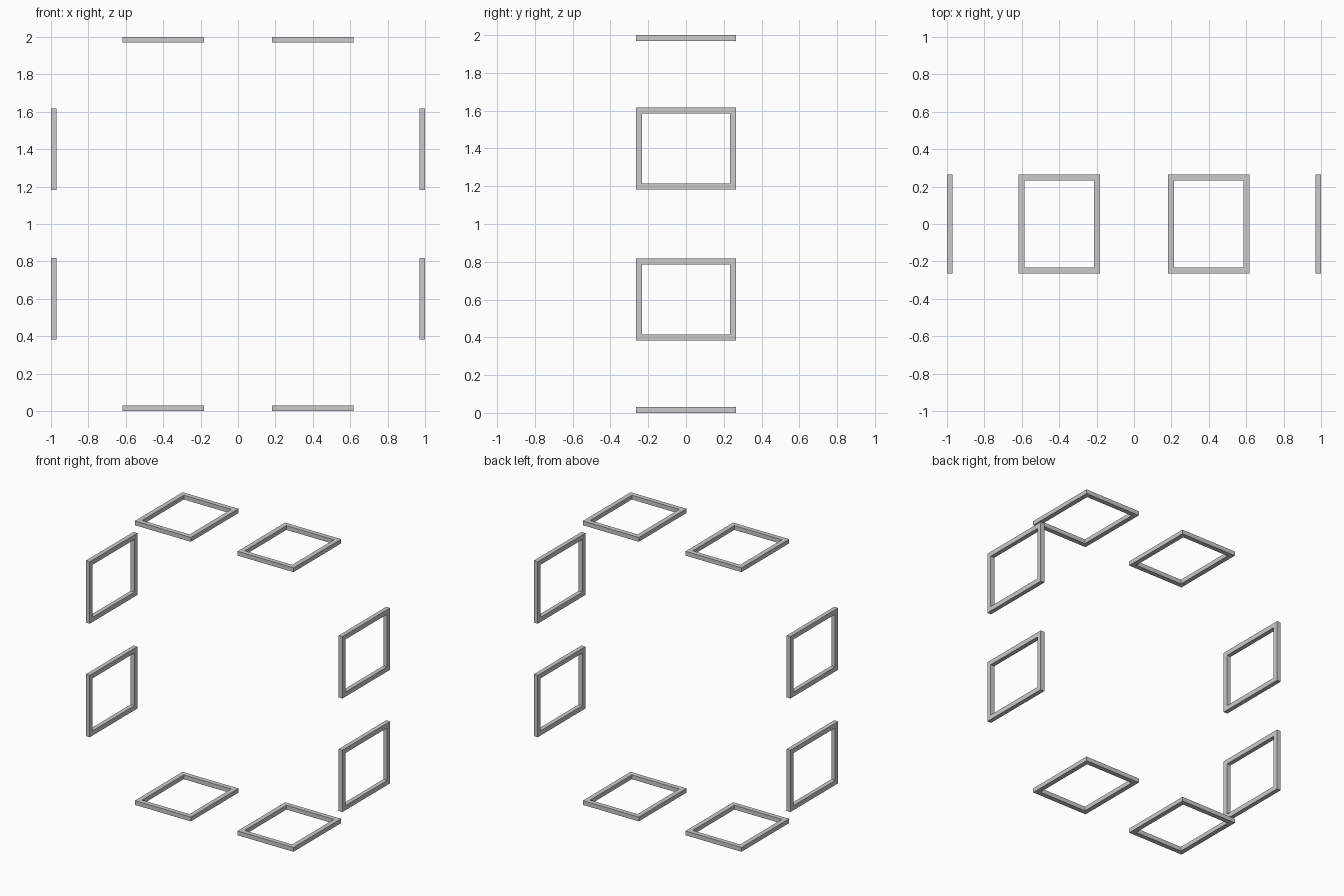
import bpy, bmesh
from math import radians
from mathutils import Matrix

if "Cube" in bpy.data.objects:
    bpy.data.objects.remove(bpy.data.objects["Cube"])

# Frame dimensions: outer half sizes, bar width, thickness
HX, HY, BAR, T = 0.218, 0.265, 0.033, 0.03


def make_frame(name, location, tilt):
    """Flat rectangular frame, tilted about y and centred on location."""
    bm = bmesh.new()
    loops = []
    for z in (-T / 2, T / 2):
        for inset in (0, BAR):
            x, y = HX - inset, HY - inset
            loops.append([bm.verts.new(p) for p in
                          ((-x, -y, z), (x, -y, z), (x, y, z), (-x, y, z))])
    outer_low, inner_low, outer_top, inner_top = loops
    for a, b in ((outer_low, outer_top), (outer_top, inner_top),
                 (inner_top, inner_low), (inner_low, outer_low)):
        for i in range(4):
            j = (i + 1) % 4
            bm.faces.new((a[i], a[j], b[j], b[i]))
    bmesh.ops.recalc_face_normals(bm, faces=bm.faces)
    bm.transform(Matrix.Rotation(tilt, 4, 'Y'))
    mesh = bpy.data.meshes.new(name)
    bm.to_mesh(mesh)
    bm.free()
    obj = bpy.data.objects.new(name, mesh)
    obj.location = location
    bpy.context.collection.objects.link(obj)


# Two frames on each of the four sides of a square ring
edge = 1 - T / 2
for k, offset in enumerate((-0.4, 0.4), 1):
    for label, s in (("bottom", -1), ("top", 1)):
        make_frame(f"{label}_frame_{k}", (offset, 0, 1 + s * edge), 0)
    for label, s in (("left", -1), ("right", 1)):
        make_frame(f"{label}_frame_{k}", (s * edge, 0, 1 + offset), radians(90))
